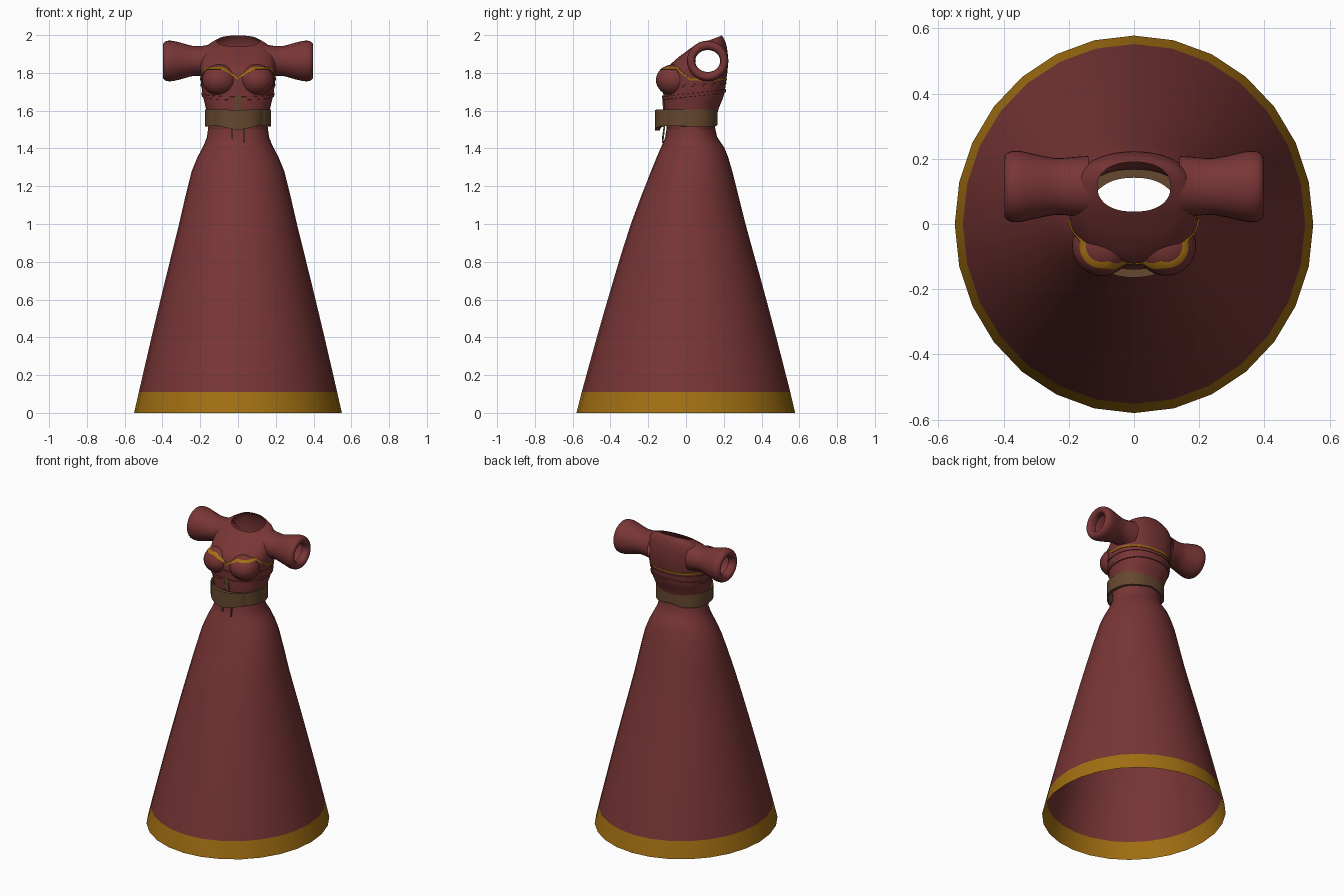
import bpy, bmesh, math
from mathutils import Vector
from mathutils.bvhtree import BVHTree

if "Cube" in bpy.data.objects:
    bpy.data.objects.remove(bpy.data.objects["Cube"])


def material(name, rgb):
    m = bpy.data.materials.new(name)
    m.diffuse_color = (*rgb, 1)
    m.use_nodes = True
    m.node_tree.nodes["Principled BSDF"].inputs["Base Color"].default_value = m.diffuse_color
    return m


RED = material("dark red cloth", (0.19, 0.036, 0.036))
GOLD = material("gold trim", (0.36, 0.16, 0.006))
BROWN = material("brown leather", (0.13, 0.065, 0.028))


def spline(rows, steps):
    """Catmull-Rom through rows of numbers."""
    out = []
    for i in range(len(rows) - 1):
        p = [rows[max(i - 1, 0)], rows[i], rows[i + 1], rows[min(i + 2, len(rows) - 1)]]
        for s in range(steps):
            t = s / steps
            out.append([b + 0.5 * t * (c - a + t * (2 * a - 5 * b + 4 * c - d + t * (3 * (b - c) + d - a)))
                        for a, b, c, d in zip(*p)])
    return out + [list(rows[-1])]


def loft(name, rings, mats, close=False):
    """Skin a list of equal closed rings."""
    n = len(rings[0])
    verts = [v for r in rings for v in r]
    faces = []
    for i in range(len(rings) if close else len(rings) - 1):
        a, b = i * n, (i + 1) % len(rings) * n
        faces += [(a + k, a + (k + 1) % n, b + (k + 1) % n, b + k) for k in range(n)]
    me = bpy.data.meshes.new(name)
    me.from_pydata(verts, [], faces)
    for m in mats:
        me.materials.append(m)
    ob = bpy.data.objects.new(name, me)
    bpy.context.collection.objects.link(ob)
    smooth(ob)
    return ob


def smooth(ob, angle=50):
    bpy.ops.object.select_all(action='DESELECT')
    ob.select_set(True)
    bpy.context.view_layer.objects.active = ob
    bpy.ops.object.shade_smooth_by_angle(angle=math.radians(angle))


def body_ring(zf, zb, rx, yf, yb, n, power=1.0):
    """Oval ring that may tilt from front height to back height."""
    ring = []
    for k in range(n):
        a = 2 * math.pi * k / n
        c, s = (math.copysign(abs(f) ** power, f) for f in (math.cos(a), math.sin(a)))
        u = (s + 1) / 2
        ring.append((rx * c, yf + (yb - yf) * u, zf + (zb - zf) * u))
    return ring


# Skirt: open bell with a gold hem band
skirt_rows = [(0, .55, -.58, .578), (.11, .525, -.552, .552), (.4, .458, -.472, .478), (.7, .386, -.385, .398),
              (1.0, .312, -.292, .315), (1.28, .245, -.185, .245), (1.4, .19, -.135, .205),
              (1.46, .165, -.11, .165), (1.54, .155, -.10, .15)]
rows = skirt_rows[:1] + spline(skirt_rows[1:], 2)
skirt = loft("skirt", [body_ring(z, z, rx, f, b, 28) for z, rx, f, b in rows], [RED, GOLD])
for p in skirt.data.polygons:
    p.material_index = 1 if p.center.z < .11 else 0

# Bodice: tilted rings up to the wide neckline
bodice_rows = [(1.5, 1.5, .155, -.10, .15), (1.6, 1.6, .168, -.115, .17), (1.68, 1.68, .186, -.12, .2),
               (1.75, 1.76, .196, -.122, .213), (1.81, 1.84, .2, -.112, .222), (1.87, 1.91, .193, -.055, .22),
               (1.92, 1.965, .162, .01, .208), (1.94, 1.998, .112, .038, .19)]
bodice = loft("bodice", [body_ring(*r, 64, .88) for r in spline(bodice_rows, 6)], [RED])
ARM_Y, ARM_Z = .115, 1.863
body_tree = BVHTree.FromPolygons([v.co.copy() for v in bodice.data.vertices],
                                 [p.vertices[:] for p in bodice.data.polygons])
bm = bmesh.new()
bm.from_mesh(bodice.data)
holes = [f for f in bm.faces if abs(f.calc_center_median().x) > .12 and
         math.hypot(f.calc_center_median().y - ARM_Y, f.calc_center_median().z - ARM_Z) < .072]
bmesh.ops.delete(bm, geom=holes, context='FACES')
bm.to_mesh(bodice.data)
bm.free()

# Puffed sleeves, open at the cuff: x, depth radius, height radius
sleeve_rows = [(.14, .094, .09), (.19, .09, .08), (.24, .087, .08), (.3, .098, .096), (.35, .109, .107),
               (.38, .107, .105), (.396, .094, .092), (.394, .078, .072), (.38, .068, .06), (.35, .066, .058)]
trees = [body_tree]
for side, label in ((1, "left"), (-1, "right")):
    loft(label + "_sleeve", [[(side * x, ARM_Y + ry * math.cos(a), ARM_Z + rz * math.sin(a))
                              for a in (2 * math.pi * k / 32 * side for k in range(32))]
                             for x, ry, rz in spline(sleeve_rows, 3)], [RED])

    # Bust cups, open to the inside of the bodice
    bpy.ops.mesh.primitive_uv_sphere_add(segments=32, ring_count=20, radius=1)
    cup = bpy.context.object
    cup.name = cup.data.name = label + "_bust_cup"
    for v in cup.data.vertices:
        v.co = (side * .098 + .092 * v.co.x, -.066 + .093 * v.co.y, 1.762 + .083 * v.co.z)
    cup.data.materials.append(RED)
    bm = bmesh.new()
    bm.from_mesh(cup.data)
    bmesh.ops.delete(bm, geom=[f for f in bm.faces if f.calc_center_median().y > -.03], context='FACES')
    bm.to_mesh(cup.data)
    bm.free()
    smooth(cup)
    trees.append(BVHTree.FromPolygons([v.co.copy() for v in cup.data.vertices],
                                      [p.vertices[:] for p in cup.data.polygons]))


def ribbon(name, height, width, lift, mat, surfaces, n=96):
    """Band laid on the body, its height given by a rule on the angle."""
    rings = [[], [], [], []]
    for k in range(n):
        a = 2 * math.pi * k / n
        d = Vector((math.cos(a), math.sin(a), 0))
        z = height(d)
        for j, (dz, out) in enumerate(((-.5, -.006), (-.4, lift), (.4, lift), (.5, -.006))):
            o = Vector((0, .05, z + dz * width))
            hits = [t.ray_cast(o + d, -d, 1)[3] for t in surfaces]
            r = 1 - min(h for h in hits if h is not None)
            rings[j].append(o + d * (r + out))
    return loft(name, rings, [mat])


def neckline(d):
    # Sweetheart dip in front, dropping at the sides to a level back
    if d.y < -.5:
        return 1.825 - .055 * max(0, 1 - abs(d.x) / .42)
    return 1.765 + .06 * max(0, min(1, (-.15 - d.y) / .35))


ribbon("neckline_trim", neckline, .014, .004, GOLD, trees)
ribbon("underbust_seam", lambda d: 1.685 + .02 * d.y, .02, .006, RED, [body_tree])
ribbon("corset_edge", lambda d: 1.735 + .01 * d.y, .012, .004, RED, [body_tree])

# Belt: thick band pointed at front and back
belt = []
for r_off, zz in ((0, 0), (0, 1), (-.026, 1), (-.026, 0)):
    ring = []
    for x, y, _ in body_ring(0, 0, .175 + r_off, -.138 + r_off, .168 + r_off, 64, .85):
        point = max(0, 1 - abs(x) / .1)
        if y < 0:
            z = 1.607 - .004 * point if zz else 1.518 - .022 * point
        else:
            z = 1.607 + .006 * point if zz else 1.515 + .015 * point
        ring.append((x, y, z))
    belt.append(ring)
loft("belt", belt, [BROWN], close=True)


def plate(name, x, z0, z1, w, y0, y1, mat):
    """Thin strip hanging on the front."""
    ring = lambda z, y: [(x - w, y, z), (x + w, y, z), (x + w, y + .008, z), (x - w, y + .008, z)]
    return loft(name, [ring(z0, y0), ring(z1, y1)], [mat])


# Lacing above the belt and its loose ends below
plate("front_lacing", 0, 1.6, 1.68, .016, -.121, -.127, BROWN)
for x, z in ((-.03, 1.45), (.034, 1.43)):
    plate("lace_end", x, z, 1.52, .004, -.128, -.118, BROWN)
